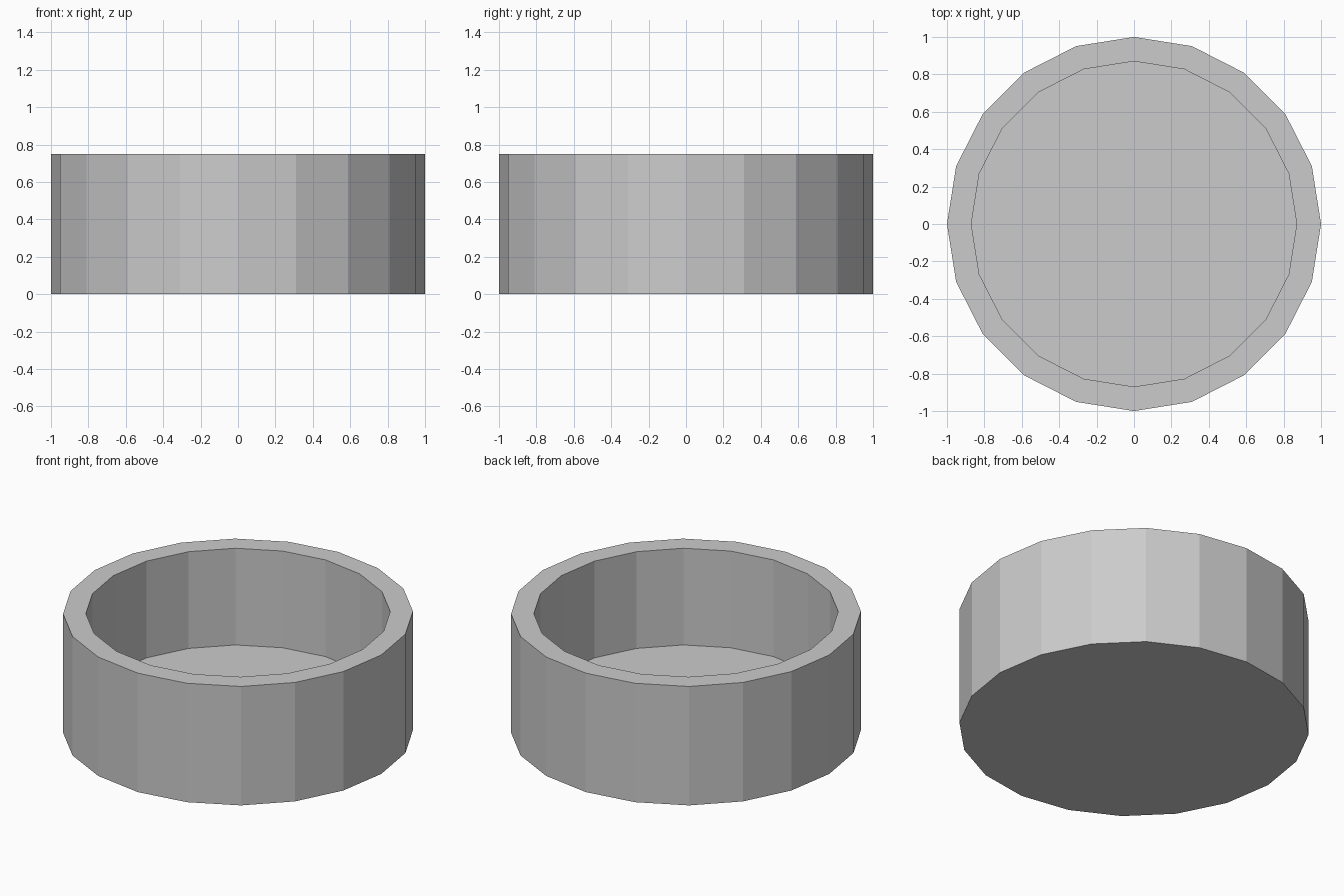
import bpy, bmesh
from math import cos, sin, tau

if "Cube" in bpy.data.objects:
    bpy.data.objects.remove(bpy.data.objects["Cube"])

SIDES = 20
OUTER, INNER = 1.0, 0.87
HEIGHT, FLOOR = 0.75, 0.14

bm = bmesh.new()


def ring(radius, z):
    return [bm.verts.new((radius * cos(tau * i / SIDES), radius * sin(tau * i / SIDES), z))
            for i in range(SIDES)]


# Profile: outer base, outer rim, inner rim, inner floor edge
profile = [(OUTER, 0), (OUTER, HEIGHT), (INNER, HEIGHT), (INNER, FLOOR)]
rings = [ring(r, z) for r, z in profile]
for a, b in zip(rings, rings[1:]):
    for i in range(SIDES):
        j = (i + 1) % SIDES
        bm.faces.new((a[i], a[j], b[j], b[i]))

# Underside and inside floor
bm.faces.new(rings[0][::-1])
bm.faces.new(rings[-1])
bmesh.ops.recalc_face_normals(bm, faces=bm.faces)

mesh = bpy.data.meshes.new("round_dish")
bm.to_mesh(mesh)
bm.free()
bpy.context.collection.objects.link(bpy.data.objects.new("round_dish", mesh))
